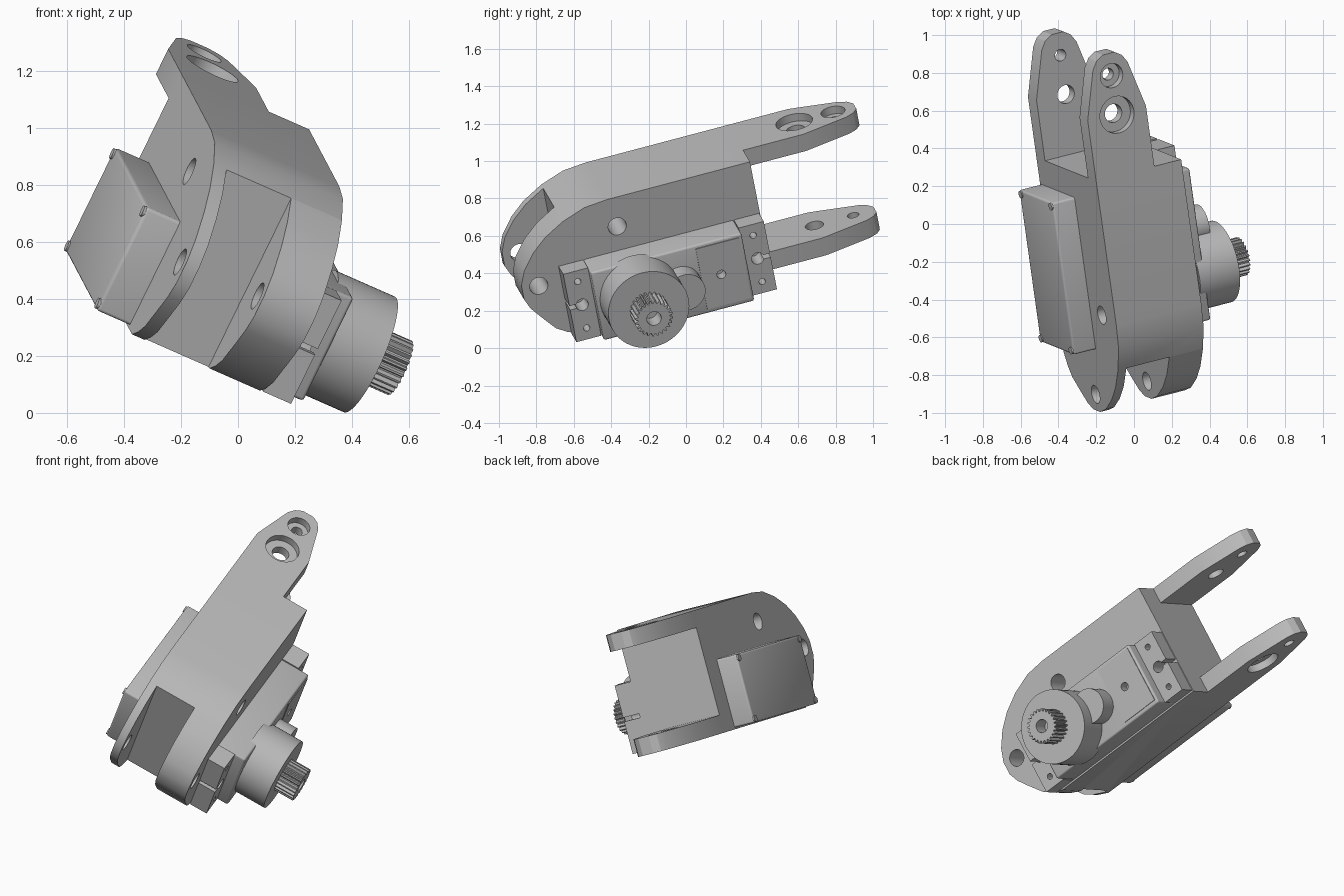
import bpy, bmesh, math
from mathutils import Vector, Matrix

cube = bpy.data.objects.get("Cube")
if cube:
    bpy.data.objects.remove(cube, do_unlink=True)

# Tilted frame: across (shaft direction), along (length), up (plate normal)
across = Vector((0.891, 0.228, -0.392)).normalized()
along = Vector((-0.134, 0.958, 0.253))
along = (along - across * along.dot(across)).normalized()
up = across.cross(along)
FRAME = Matrix((across, along, up)).transposed().to_4x4()

grey = bpy.data.materials.new("plain grey")
grey.use_nodes = True
grey.diffuse_color = (0.5, 0.5, 0.5, 1)
grey.node_tree.nodes["Principled BSDF"].inputs["Base Color"].default_value = (0.5, 0.5, 0.5, 1)


def prism(name, axis, pts, lo, hi):
    """Extrude a 2D outline. Axis 'x': points are (along, up); axis 'z': (across, along)."""
    bm = bmesh.new()
    place = (lambda p, h: (h, p[0], p[1])) if axis == 'x' else (lambda p, h: (p[0], p[1], h))
    bottom = [bm.verts.new(place(p, lo)) for p in pts]
    top = [bm.verts.new(place(p, hi)) for p in pts]
    bm.faces.new(bottom)
    bm.faces.new(top)
    for i in range(len(pts)):
        j = (i + 1) % len(pts)
        bm.faces.new((bottom[i], bottom[j], top[j], top[i]))
    bmesh.ops.recalc_face_normals(bm, faces=bm.faces)
    bm.transform(FRAME)
    mesh = bpy.data.meshes.new(name)
    bm.to_mesh(mesh)
    bm.free()
    mesh.materials.append(grey)
    ob = bpy.data.objects.new(name, mesh)
    bpy.context.collection.objects.link(ob)
    return ob


def rect(u0, u1, v0, v1):
    return [(u0, v0), (u1, v0), (u1, v1), (u0, v1)]


def circle(u, v, r, n=40):
    return [(u + r * math.cos(math.tau * i / n), v + r * math.sin(math.tau * i / n)) for i in range(n)]


def activate(ob):
    bpy.ops.object.select_all(action='DESELECT')
    ob.select_set(True)
    bpy.context.view_layer.objects.active = ob


def cut(ob, *cutters):
    activate(ob)
    for c in cutters:
        mod = ob.modifiers.new("cut", 'BOOLEAN')
        mod.operation = 'DIFFERENCE'
        mod.solver = 'EXACT'
        mod.object = c
        bpy.ops.object.modifier_apply(modifier=mod.name)
        bpy.data.objects.remove(c, do_unlink=True)


def bevel(ob, width):
    activate(ob)
    mod = ob.modifiers.new("bevel", 'BEVEL')
    mod.width = width
    mod.segments = 3
    bpy.ops.object.modifier_apply(modifier=mod.name)


def smooth(ob, angle=32):
    activate(ob)
    bpy.ops.object.shade_smooth_by_angle(angle=math.radians(angle))


# Main bracket with rounded nose, slot and pivot holes
LEFT, RIGHT, BACK, LOW, HIGH = -0.595, -0.09, 0.546, 0.2, 0.93
nose = [(-0.25, HIGH), (-0.38, 0.918), (-0.51, 0.87), (-0.62, 0.805), (-0.7, 0.733),
        (-0.765, 0.645), (-0.795, 0.565), (-0.795, 0.48), (-0.77, 0.42), (-0.727, 0.36),
        (-0.656, 0.268), (-0.6, 0.23), (-0.53, LOW)]
bracket = prism("bracket_body", 'x', nose + [(BACK, LOW), (BACK, HIGH)], LEFT, RIGHT)
cut(bracket,
    prism("slot_cutter", 'x', rect(-1, -0.51, 0, 1.2), -0.545, -0.29),
    prism("front_hole_cutter", 'x', circle(-0.703, 0.537, 0.05), -1, 1),
    prism("upper_hole_cutter", 'x', circle(-0.225, 0.76, 0.05), -1, 1))
smooth(bracket)

# Two arms reaching back, with counterbored outer faces
MID, HALF = -0.422, 0.173
side = [(HALF, BACK), (HALF, 0.88), (0.103, 1.14), (0.075, 1.185), (0.035, 1.21)]
outline = [(MID + u, v) for u, v in side] + [(MID - u, v) for u, v in reversed(side)]
for name, lo, hi in (("upper_arm", 0.83, HIGH), ("lower_arm", LOW, 0.305)):
    arm = prism(name, 'z', outline, lo, hi)
    is_upper = name == "upper_arm"
    face = (hi - 0.045, hi + 0.1) if is_upper else (lo - 0.1, lo + 0.045)
    cutters = [prism("big_hole", 'z', circle(MID, 0.872, 0.05), 0, 1.2),
               prism("small_hole", 'z', circle(MID, 1.088, 0.032), 0, 1.2),
               prism("big_counterbore", 'z', circle(MID, 0.872, 0.1), *face)]
    if is_upper:
        cutters.append(prism("small_counterbore", 'z', circle(MID, 1.088, 0.066), *face))
    cut(arm, *cutters)
    smooth(arm, 25)

# Servo case
SHAFT_L, SHAFT_N = -0.2, 0.416
S_LOW, S_HIGH, S_FRONT, S_BACK = 0.21, 0.62, -0.44, 0.40
case = prism("servo_case", 'x', rect(S_FRONT, S_BACK, S_LOW, S_HIGH), -0.726, 0.09)
bevel(case, 0.012)
cut(case, prism("case_screw_hole", 'x', circle(0.25, SHAFT_N, 0.025, 20), 0.03, 0.3))
smooth(case)
panel = prism("case_panel", 'x', rect(0.14, 0.385, 0.235, 0.6), 0.085, 0.095)
cut(panel, prism("panel_hole", 'x', circle(0.25, SHAFT_N, 0.025, 20), 0, 0.3))

# Corner screws on the servo base
for l in (S_FRONT + 0.022, S_BACK - 0.022):
    for n in (S_LOW + 0.022, S_HIGH - 0.022):
        smooth(prism("base_screw", 'x', circle(l, n, 0.02, 16), -0.732, -0.7))

# Mounting ears with slotted centre hole and two screw holes
for name, l0, l1, out in (("front_ear", -0.578, S_FRONT, -1), ("back_ear", S_BACK, 0.541, 1)):
    ear = prism(name, 'x', rect(l0, l1, S_LOW, S_HIGH), -0.09, 0.02)
    mid = (l0 + l1) / 2
    slit = sorted((mid, mid + out * 0.2))
    cut(ear, prism("ear_slit", 'x', rect(slit[0], slit[1], SHAFT_N - 0.012, SHAFT_N + 0.012), -0.3, 0.3),
        prism("ear_centre", 'x', circle(mid, SHAFT_N, 0.034, 24), -0.3, 0.3),
        *[prism("ear_hole", 'x', circle(mid, SHAFT_N + d, 0.018, 16), -0.3, 0.3) for d in (-0.14, 0.14)])
    smooth(ear)

# Gear housing, side boss and toothed output shaft
smooth(prism("gear_housing", 'x', circle(SHAFT_L, SHAFT_N, 0.222, 64), 0.05, 0.285))
smooth(prism("side_boss", 'x', circle(0.03, SHAFT_N, 0.105, 48), 0.05, 0.2))
TEETH = 24
gear = []
for i in range(TEETH * 4):
    r = 0.104 if i % 4 < 2 else 0.088
    t = math.tau * i / (TEETH * 4)
    gear.append((SHAFT_L + r * math.cos(t), SHAFT_N + r * math.sin(t)))
shaft = prism("output_shaft", 'x', gear, 0.27, 0.407)
cut(shaft, prism("shaft_hole", 'x', circle(SHAFT_L, SHAFT_N, 0.04, 24), 0.31, 0.6))
